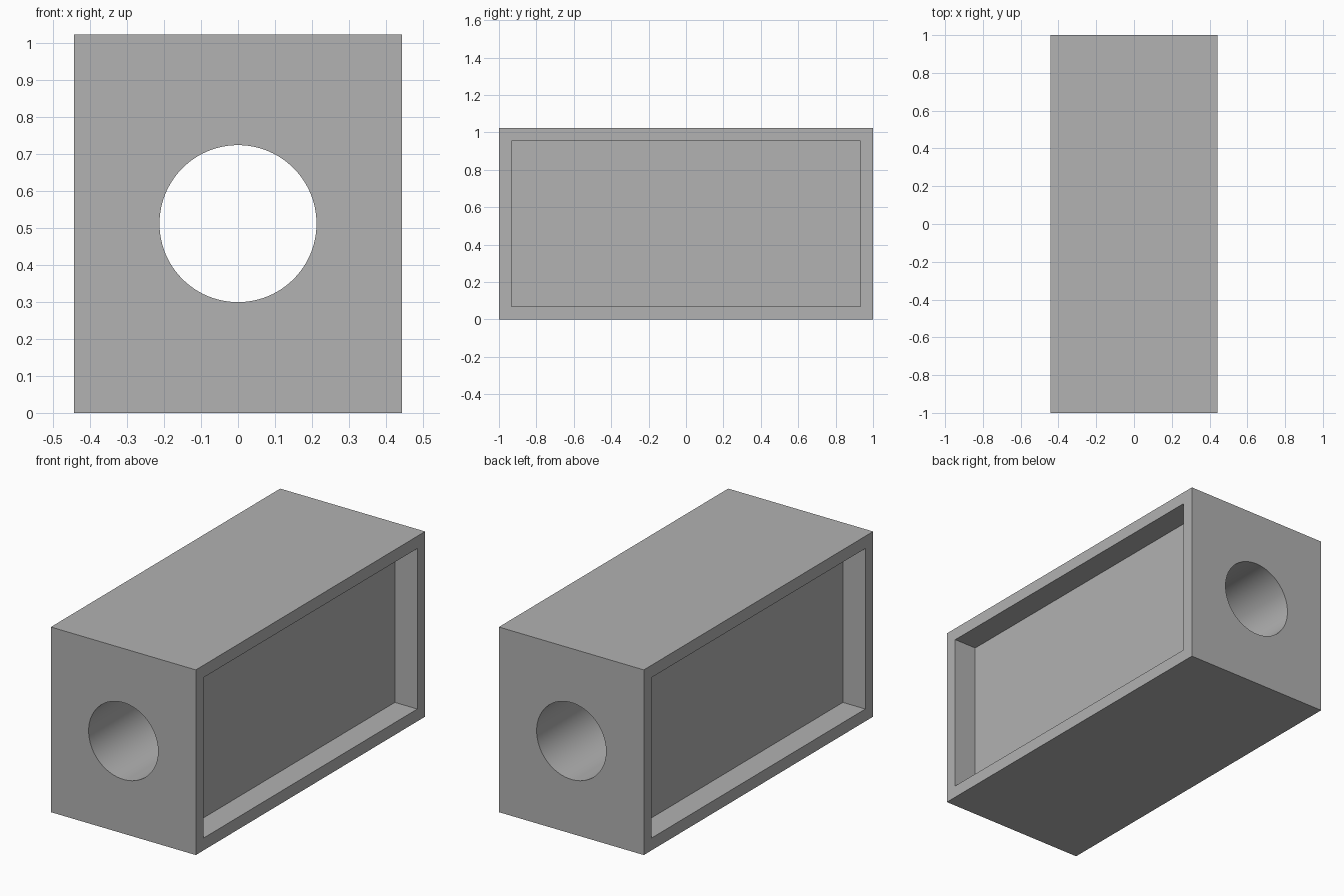
import bpy
import math

cube = bpy.data.objects.get("Cube")
if cube:
    bpy.data.objects.remove(cube, do_unlink=True)

WIDTH, LENGTH, HEIGHT = 0.885, 2.0, 1.022
RIM, DEPTH, HOLE_RADIUS = 0.068, 0.137, 0.212
MID = HEIGHT / 2

grey = bpy.data.materials.new("plain grey")
grey.use_nodes = True
colour = (0.445, 0.445, 0.445, 1)
grey.diffuse_color = colour
grey.node_tree.nodes["Principled BSDF"].inputs["Base Color"].default_value = colour


def finish(name):
    obj = bpy.context.object
    obj.name = name
    obj.data.materials.append(grey)
    return obj


def box(name, size, location):
    bpy.ops.mesh.primitive_cube_add(size=1, location=location)
    obj = finish(name)
    obj.scale = size
    bpy.ops.object.transform_apply(location=False, rotation=False, scale=True)
    return obj


# Solid block
block = box("block", (WIDTH, LENGTH, HEIGHT), (0, 0, MID))

# Cutters: a shallow rectangular pocket on each long side, and a round bore
cutters = [
    box("pocket_cutter", (2 * DEPTH, LENGTH - 2 * RIM, HEIGHT - 2 * RIM),
        (side * WIDTH / 2, 0, MID))
    for side in (-1, 1)
]
bpy.ops.mesh.primitive_cylinder_add(
    vertices=96, radius=HOLE_RADIUS, depth=LENGTH * 1.2,
    location=(0, 0, MID), rotation=(math.pi / 2, 0, 0))
cutters.append(finish("bore_cutter"))

# Cut the block, then discard the cutters
bpy.ops.object.select_all(action='DESELECT')
bpy.context.view_layer.objects.active = block
block.select_set(True)
for cutter in cutters:
    cutter.hide_render = True
    cut = block.modifiers.new("cut", 'BOOLEAN')
    cut.operation = 'DIFFERENCE'
    cut.solver = 'EXACT'
    cut.object = cutter
    bpy.ops.object.modifier_apply(modifier=cut.name)
for cutter in cutters:
    bpy.data.objects.remove(cutter, do_unlink=True)

# Smooth bore wall, crisp edges elsewhere
bpy.ops.object.shade_smooth_by_angle(angle=math.radians(30))
